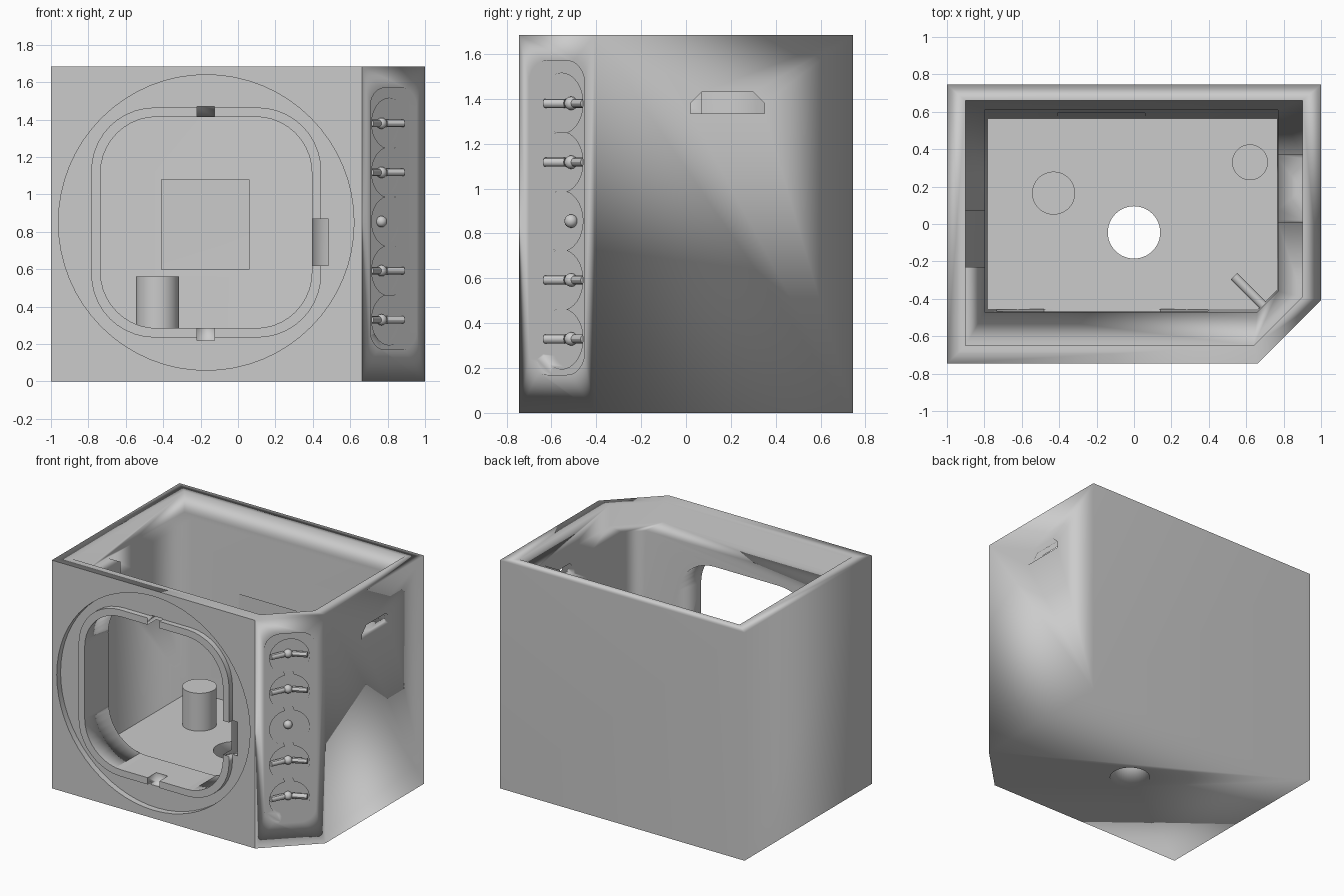
import bpy, bmesh, math
from mathutils import Vector, Matrix

if "Cube" in bpy.data.objects:
    bpy.data.objects.remove(bpy.data.objects["Cube"])

grey = bpy.data.materials.new("light_grey")
grey.use_nodes = True
GREY = (0.6, 0.6, 0.6, 1)
grey.diffuse_color = GREY
grey.node_tree.nodes["Principled BSDF"].inputs["Base Color"].default_value = GREY

H = 1.685
FLOOR, LEDGE = 0.28, 1.53


def make(name, bm):
    bmesh.ops.recalc_face_normals(bm, faces=bm.faces)
    mesh = bpy.data.meshes.new(name)
    bm.to_mesh(mesh)
    bm.free()
    mesh.materials.append(grey)
    ob = bpy.data.objects.new(name, mesh)
    bpy.context.collection.objects.link(ob)
    return ob


def loft(name, rings):
    """Closed solid through rings that share a point count."""
    bm = bmesh.new()
    loops = [[bm.verts.new(p) for p in ring] for ring in rings]
    n = len(loops[0])
    for a, b in zip(loops, loops[1:]):
        for i in range(n):
            j = (i + 1) % n
            bm.faces.new((a[i], a[j], b[j], b[i]))
    bm.faces.new(loops[0])
    bm.faces.new(loops[-1])
    return make(name, bm)


def box(name, x0, x1, y0, y1, z0, z1):
    ring = [(x0, y0), (x1, y0), (x1, y1), (x0, y1)]
    return loft(name, [[(x, y, z) for x, y in ring] for z in (z0, z1)])


def rod(name, start, end, radius, sides=48):
    a, b = Vector(start), Vector(end)
    d = b - a
    bm = bmesh.new()
    turn = d.to_track_quat("Z", "Y").to_matrix().to_4x4()
    bmesh.ops.create_cone(bm, cap_ends=True, segments=sides, radius1=radius,
                          radius2=radius, depth=d.length,
                          matrix=Matrix.Translation((a + b) / 2) @ turn)
    return make(name, bm)


def outline(x0, x1, y0, y1, cut, z):
    """Rectangle with its front corner on the +x side cut off."""
    return [(x, y, z) for x, y in ((x0, y0), (x1 - cut, y0), (x1, y0 + cut),
                                   (x1, y1), (x0, y1))]


def rounded(cx, cz, half_w, half_h, r, steps=10):
    pts = []
    for k, (sx, sz) in enumerate(((1, 1), (-1, 1), (-1, -1), (1, -1))):
        for i in range(steps + 1):
            t = math.pi / 2 * (k + i / steps)
            pts.append((cx + sx * (half_w - r) + r * math.cos(t),
                        cz + sz * (half_h - r) + r * math.sin(t)))
    return pts


def carve(target, cutters):
    for c in cutters:
        m = target.modifiers.new("cut", "BOOLEAN")
        m.operation, m.solver, m.object = "DIFFERENCE", "EXACT", c
        bpy.context.view_layer.update()
        dg = bpy.context.evaluated_depsgraph_get()
        mesh = bpy.data.meshes.new_from_object(target.evaluated_get(dg))
        target.modifiers.clear()
        target.data = mesh
        bpy.data.objects.remove(c)


# Outer case with one cut corner
case = loft("case", [outline(-1, 1, -0.745, 0.745, 0.338, z) for z in (0, H)])
cuts = []

# Lid recess, then the cavity below its ledge
cuts.append(loft("lid_recess", [outline(-0.9, 0.9, -0.65, 0.66, 0.26, z)
                                for z in (LEDGE, H + 0.1)]))
cuts.append(loft("cavity", [
    outline(-0.78, 0.765, -0.455, 0.565, 0.1, FLOOR),
    outline(-0.8, 0.77, -0.47, 0.61, 0.11, LEDGE + 0.02)]))

# Pockets sunk into the side ledges
cuts.append(box("left_pocket", -0.9, -0.7, -0.23, 0.07, 1.335, LEDGE + 0.02))
cuts.append(box("right_pocket", 0.7, 0.9, 0.01, 0.37, 1.335, LEDGE + 0.02))

# Round front groove around a raised collar
CX, CZ = -0.17, 0.85


def square_block(name, half, r, y0, y1):
    pts = rounded(CX, CZ, half, half, r)
    return loft(name, [[(x, y, z) for x, z in pts] for y in (y0, y1)])


groove = rod("round_groove", (CX, -0.9, CZ), (CX, -0.7, CZ), 0.79, 64)
carve(groove, [square_block("collar", 0.615, 0.34, -0.74, -0.6)])
cuts.append(groove)

# Rounded-square opening and its key notches
cuts.append(square_block("front_opening", 0.565, 0.3, -0.9, -0.3))
cuts.append(box("top_notch", -0.22, -0.125, -0.9, -0.64, 1.38, 1.47))
cuts.append(box("bottom_notch", -0.22, -0.125, -0.9, -0.64, 0.22, 0.32))
cuts.append(box("side_notch", 0.36, 0.485, -0.9, -0.64, 0.62, 0.87))

# Floor holes and shallow panel on the back wall
cuts.append(rod("drain_hole", (0, -0.045, -0.1), (0, -0.045, 0.5), 0.14))
cuts.append(rod("blind_hole", (0.62, 0.33, 0.25), (0.62, 0.33, 0.5), 0.093))
cuts.append(box("back_panel", -0.41, 0.06, 0.4, 0.605, 0.6, 1.08))

# Slot through the side wall
slot = ((0.02, 1.335), (0.35, 1.335), (0.35, 1.38), (0.3, 1.43),
        (0.07, 1.43), (0.02, 1.38))
cuts.append(loft("side_slot", [[(x, y, z) for y, z in slot] for x in (0.7, 1.1)]))

# Light column sunk into the cut corner
mid = Vector((0.831, -0.576, 0))
out = Vector((1, -1, 0)).normalized()
along = Vector((1, 1, 0)).normalized()
up = Vector((0, 0, 1))


def corner(u, z, depth):
    return mid + along * u + up * z - out * depth


LIGHTS = [0.33 + 0.2625 * i for i in range(5)]
cuts.append(loft("light_trough", [
    [corner(u * s, z, d) for u, z in rounded(0, 0.87, 0.16, 0.7, 0.1)]
    for d, s in ((0.03, 1), (-0.1, 1.4))]))
for z in LIGHTS:
    cuts.append(rod("light_socket", corner(0, z, -0.1), corner(0, z, 0.1), 0.135, 32))
carve(case, cuts)

# Small lamps and reflector ribs inside the sockets
fittings = []
for i, z in enumerate(LIGHTS):
    bm = bmesh.new()
    bmesh.ops.create_uvsphere(bm, u_segments=16, v_segments=8, radius=0.03,
                              matrix=Matrix.Translation(corner(0, z, 0.09)))
    fittings.append(make("lamp_%d" % (i + 1), bm))
    if i != 2:
        for side in (-1, 1):
            fittings.append(rod("lamp_rib", corner(side * 0.03, z, 0.085),
                                corner(side * 0.125, z, 0.05), 0.02, 12))

# Fittings inside the cavity
fittings.append(rod("round_post", (-0.43, 0.165, FLOOR - 0.02),
                    (-0.43, 0.165, 0.56), 0.115))
fittings.append(rod("cable_tube", corner(0, 0.86, 0.15),
                    corner(0, 0.86, 0.42), 0.025, 16))

# Fittings: smooth round sides, crisp edges
bpy.ops.object.select_all(action="DESELECT")
for ob in fittings:
    ob.select_set(True)
    bpy.context.view_layer.objects.active = ob
bpy.ops.object.shade_smooth_by_angle(angle=math.radians(30))

# Case: soft shading over its corners, flat front and floor
bm = bmesh.new()
bm.from_mesh(case.data)
for f in bm.faces:
    f.smooth = True
    c = f.calc_center_median()
    front = f.normal.y < -0.99 and c.y < -0.69
    floor = f.normal.z > 0.99 and abs(c.z - FLOOR) < 0.01
    if front or floor:
        for e in f.edges:
            e.smooth = False
bm.to_mesh(case.data)
bm.free()
soft = case.modifiers.new("soft_corners", "WEIGHTED_NORMAL")
soft.mode = "FACE_AREA"
soft.weight = 90
soft.keep_sharp = True
